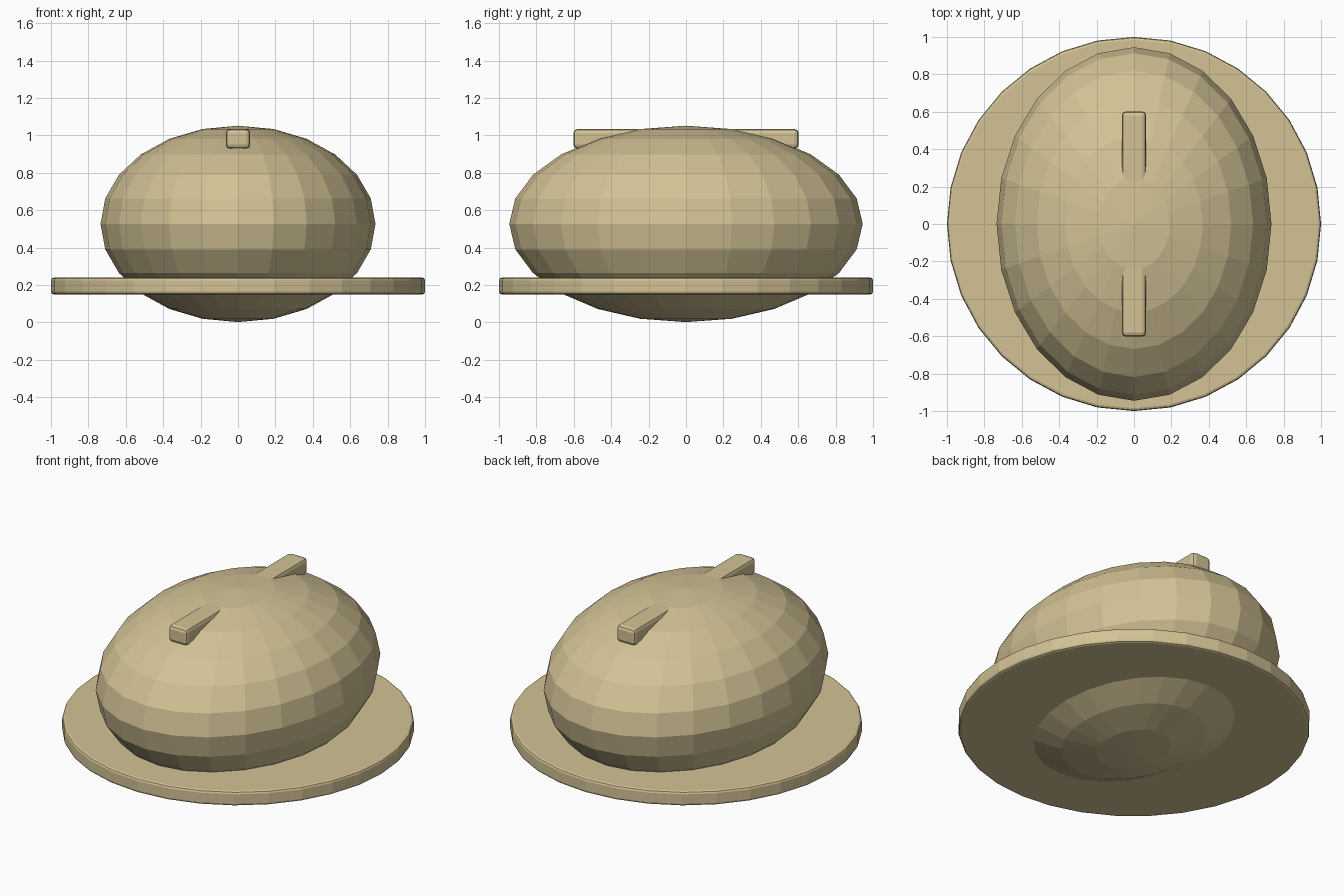
import bpy

if "Cube" in bpy.data.objects:
    bpy.data.objects.remove(bpy.data.objects["Cube"])

tan = bpy.data.materials.new("tan")
tan.diffuse_color = (0.645, 0.54, 0.30, 1)
tan.use_nodes = True
tan.node_tree.nodes["Principled BSDF"].inputs["Base Color"].default_value = tan.diffuse_color


def finish(name, scale, bevel=0.0):
    """Name, size, colour and optionally bevel the active primitive."""
    ob = bpy.context.object
    ob.name = name
    ob.scale = scale
    bpy.ops.object.transform_apply(location=False, rotation=False, scale=True)
    ob.data.materials.append(tan)
    if bevel:
        mod = ob.modifiers.new("rounded_edges", 'BEVEL')
        mod.width = bevel
        mod.segments = 2
        mod.limit_method = 'ANGLE'
    bpy.ops.object.shade_flat()
    return ob


# Faceted egg-shaped body
bpy.ops.mesh.primitive_uv_sphere_add(segments=24, ring_count=12, radius=1, location=(0, 0, 0.527))
finish("body", (0.735, 0.945, 0.525))

# Round rim disc through the lower body
bpy.ops.mesh.primitive_cylinder_add(vertices=32, radius=1, depth=1, location=(0, 0, 0.195))
finish("rim_disc", (1, 1, 0.09), 0.015)

# Bar through the top, showing as a stub at each end
bpy.ops.mesh.primitive_cube_add(size=1, location=(0, 0, 0.982))
finish("top_bar", (0.13, 1.205, 0.105), 0.022)
